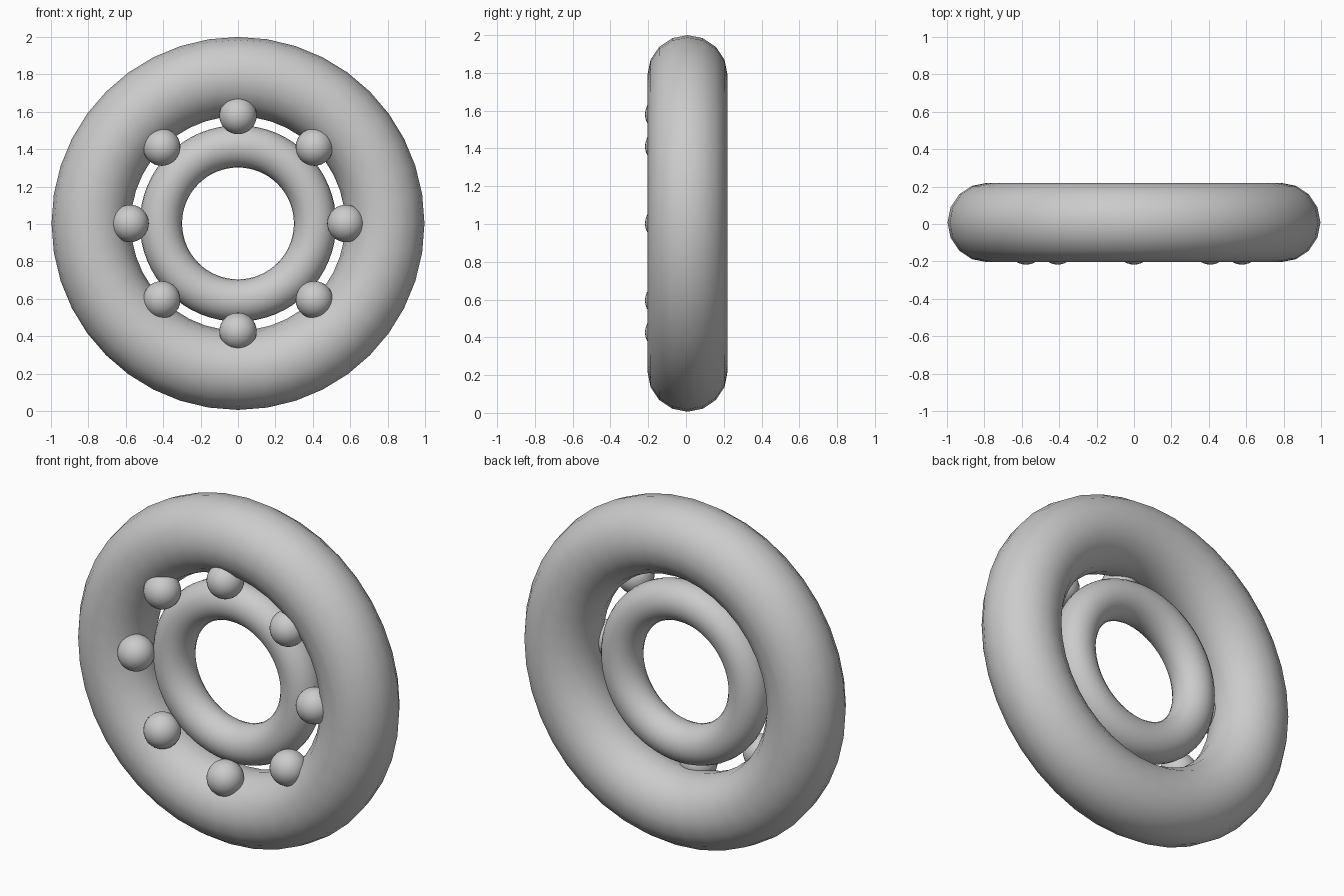
import bpy, math

if "Cube" in bpy.data.objects:
    bpy.data.objects.remove(bpy.data.objects["Cube"])

def smooth(obj, name):
    obj.name = name
    for p in obj.data.polygons:
        p.use_smooth = True

def ring(name, major, minor, y, n, m):
    bpy.ops.mesh.primitive_torus_add(major_radius=major, minor_radius=minor,
                                     major_segments=n, minor_segments=m,
                                     location=(0, y, 1.003),
                                     rotation=(math.pi / 2, 0, 0))
    smooth(bpy.context.object, name)

# Thick outer ring and slimmer inner ring
ring("outer_ring", 0.785, 0.212, 0.008, 40, 16)
ring("inner_ring", 0.412, 0.113, 0.0, 64, 24)

# Eight balls seated in front of the gap
for i in range(8):
    a = i * math.pi / 4
    bpy.ops.mesh.primitive_uv_sphere_add(
        segments=32, ring_count=16, radius=0.1,
        location=(0.577 * math.cos(a), -0.117, 1.003 + 0.577 * math.sin(a)))
    smooth(bpy.context.object, f"ball_{i + 1}")
